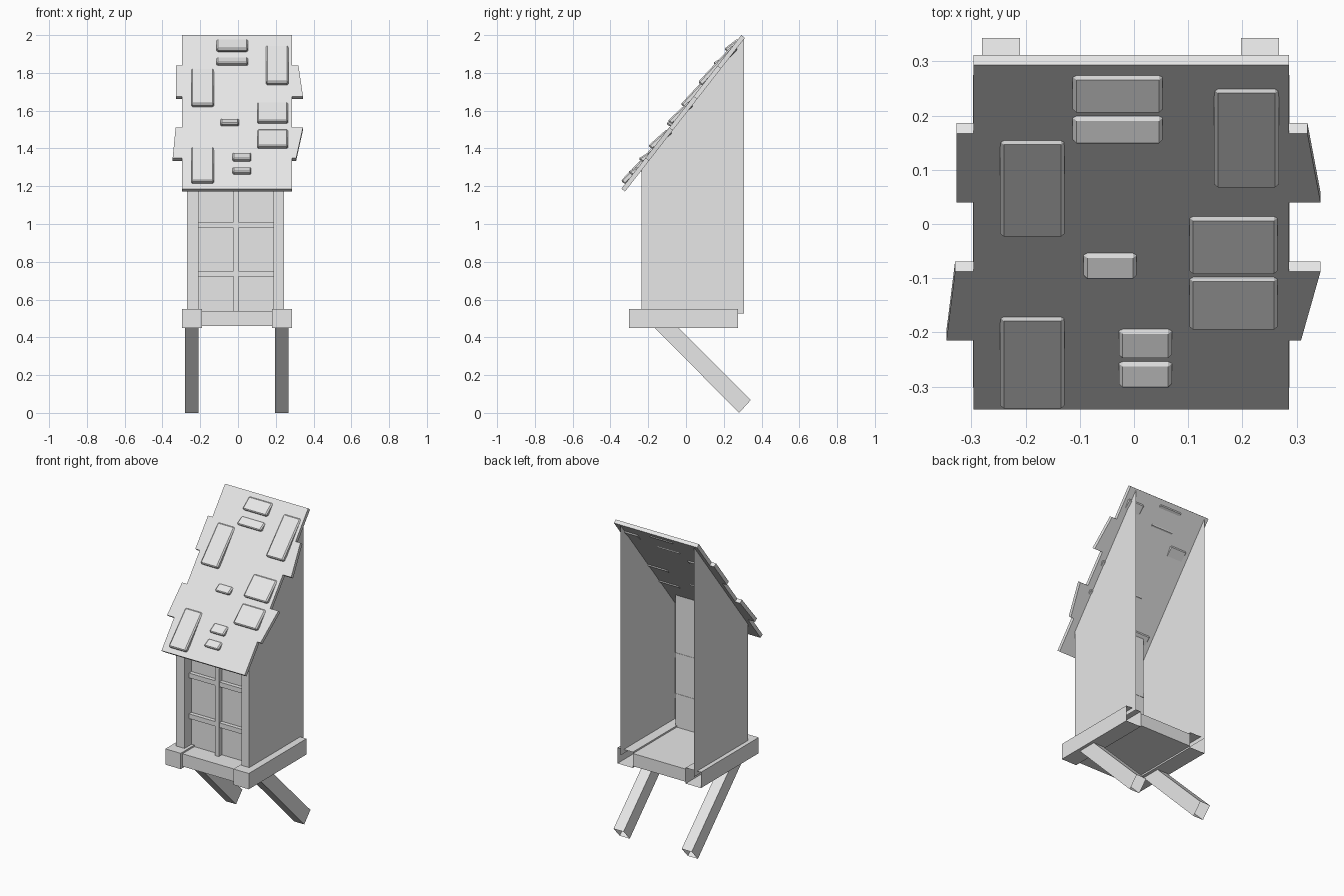
import bpy
import bmesh
from mathutils import Vector

cube = bpy.data.objects.get("Cube")
if cube:
    bpy.data.objects.remove(cube, do_unlink=True)

# One plain grey for everything
grey = bpy.data.materials.new("plain grey")
grey.use_nodes = True
grey.diffuse_color = (0.8, 0.8, 0.8, 1)
grey.node_tree.nodes["Principled BSDF"].inputs["Base Color"].default_value = (0.8, 0.8, 0.8, 1)

SLOPE = 1.281
ROOF_NORMAL = Vector((0, -SLOPE, 1)).normalized()
ROOF_THICK = 0.024


def finish(name, bm, fix_normals=True):
    if fix_normals:
        bmesh.ops.recalc_face_normals(bm, faces=bm.faces)
    mesh = bpy.data.meshes.new(name)
    bm.to_mesh(mesh)
    bm.free()
    mesh.materials.append(grey)
    obj = bpy.data.objects.new(name, mesh)
    bpy.context.collection.objects.link(obj)
    return obj


def loft(name, ring_a, ring_b, cap_a=True, cap_b=True):
    """Solid between two matching rings of points, with optional end caps."""
    bm = bmesh.new()
    a = [bm.verts.new(p) for p in ring_a]
    b = [bm.verts.new(p) for p in ring_b]
    for i in range(len(a)):
        j = (i + 1) % len(a)
        bm.faces.new((a[i], a[j], b[j], b[i]))
    if cap_a:
        bm.faces.new(a[::-1])
    if cap_b:
        bm.faces.new(b)
    return finish(name, bm)


def box(name, x, y, z, open_back=False):
    ring = [(x[0], z[0]), (x[1], z[0]), (x[1], z[1]), (x[0], z[1])]
    return loft(name, [(u, y[0], w) for u, w in ring],
                [(u, y[1], w) for u, w in ring], cap_b=not open_back)


def on_roof(x, y, h=0.0):
    """Point at height h above the sloped roof surface."""
    return Vector((x, y, 2.0 + SLOPE * (y - 0.293))) + ROOF_NORMAL * h


def under_roof(y):
    return 1.99 + SLOPE * (y - 0.312)


def roof_slab(name, outline):
    loft(name, [on_roof(x, y, -ROOF_THICK) for x, y in outline],
         [on_roof(x, y) for x, y in outline])


# Roof board and the boards poking out at its sides
roof_slab("roof", [(-0.296, -0.342), (0.286, -0.342), (0.286, 0.293), (-0.296, 0.293)])
tabs = {
    "upper_right": (-0.28, -0.327, -0.327, 0.04, 0.167),
    "lower_right": (-0.28, -0.346, -0.33, -0.215, -0.088),
    "upper_left": (0.27, 0.344, 0.32, 0.04, 0.167),
    "lower_left": (0.27, 0.308, 0.344, -0.215, -0.088),
}
for side, (inner, low, high, y0, y1) in tabs.items():
    roof_slab("roof_tab_" + side, [(inner, y0), (low, y0), (high, y1), (inner, y1)])

# Shingles: wedges tipped up at the lower end, sinking through the roof at the upper end
shingles = [
    (-0.113, 0.053, 0.20, 0.275), (-0.113, 0.053, 0.143, 0.20),
    (0.148, 0.267, 0.063, 0.25), (-0.247, -0.128, -0.028, 0.155),
    (0.102, 0.265, -0.097, 0.015), (0.102, 0.265, -0.20, -0.097),
    (-0.093, 0.005, -0.107, -0.053), (-0.028, 0.07, -0.253, -0.193),
    (-0.028, 0.07, -0.307, -0.253), (-0.247, -0.128, -0.345, -0.17),
]
for n, (x0, x1, y0, y1) in enumerate(shingles, 1):
    y0 += 0.022
    corners = [(x0, y0, 0), (x1, y0, 0), (x1, y1, 1), (x0, y1, 1)]
    shingle = loft(f"shingle_{n}",
                   [on_roof(x, y, -0.002 - 0.029 * t) for x, y, t in corners],
                   [on_roof(x, y, 0.028 - 0.023 * t) for x, y, t in corners])
    bevel = shingle.modifiers.new("worn edges", "BEVEL")
    bevel.width = 0.007
    bevel.segments = 1

# Thin folded wall: sides, corner posts and recessed window pane, open at the back
path = [(-0.27, 0.307), (-0.27, -0.235), (-0.21, -0.235), (-0.21, -0.165),
        (0.188, -0.165), (0.188, -0.235), (0.243, -0.235), (0.243, 0.307)]
bm = bmesh.new()
low = [bm.verts.new((x, y, 0.525)) for x, y in path]
top = [bm.verts.new((x, y, under_roof(y))) for x, y in path]
for i in range(len(path) - 1):
    bm.faces.new((low[i], low[i + 1], top[i + 1], top[i]))
finish("walls", bm, fix_normals=False)

# Window bars
box("window_bar_upright", (-0.025, 0.002), (-0.195, -0.16), (0.53, under_roof(-0.19)))
for name, z in (("upper", 0.995), ("lower", 0.737)):
    box("window_bar_" + name, (-0.212, 0.19), (-0.19, -0.163), (z - 0.015, z + 0.015))

# Base: floor between two hollow side rails
box("floor", (-0.19, 0.18), (-0.283, 0.272), (0.46, 0.54))
for side, x in (("right", (-0.297, -0.19)), ("left", (0.18, 0.287))):
    box("base_rail_" + side, x, (-0.302, 0.275), (0.45, 0.55), open_back=True)

# Slanted hollow legs reaching backward
for side, x0, x1 in (("right", -0.28, -0.21), ("left", 0.197, 0.267)):
    upper = [(-0.185, 0.47), (-0.06, 0.47)]
    lower = [(0.281, 0.0), (0.343, 0.068)]
    rings = [[(x0, *a), (x1, *a), (x1, *b), (x0, *b)] for a, b in (upper, lower)]
    loft("leg_" + side, rings[0], rings[1], cap_b=False)
